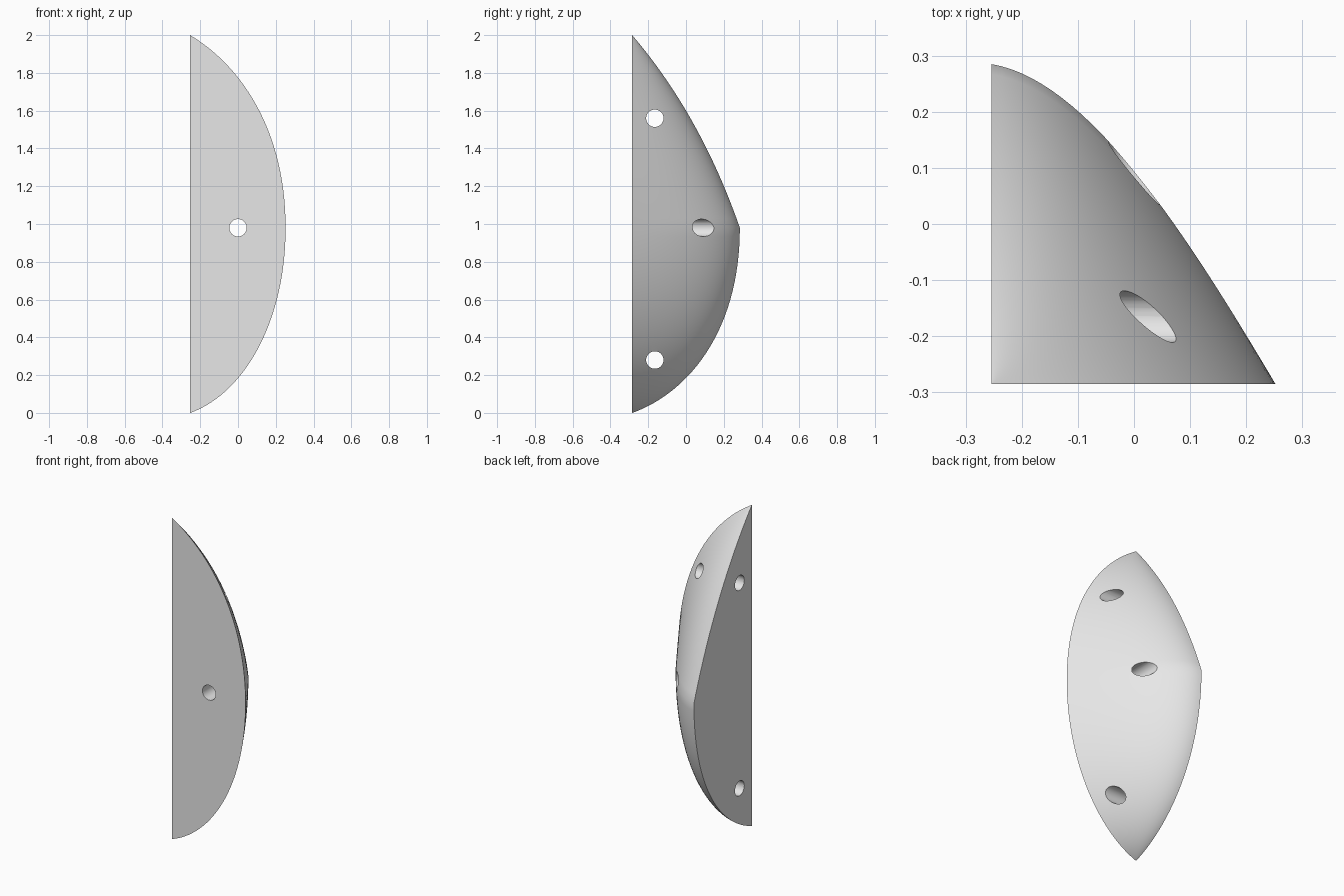
import bpy, bmesh, math
from mathutils import Vector

cube = bpy.data.objects.get("Cube")
if cube:
    bpy.data.objects.remove(cube)

LEFT, FRONT, MID, TOP = -0.254, -0.285, 0.98, 2.0   # flat planes, widest height, tip
ROWS, COLS = 32, 28

grey = bpy.data.materials.new("plain_grey")
grey.use_nodes = True
grey.diffuse_color = (0.8, 0.8, 0.8, 1)
grey.node_tree.nodes["Principled BSDF"].inputs["Base Color"].default_value = (0.8, 0.8, 0.8, 1)

# Bezier edges as (reach, height): each runs from a tip to the widest height
front_edge = {"low": [(LEFT, 0), (0.03, 0.1), (0.252, 0.48), (0.252, MID)],
              "high": [(LEFT, TOP), (0.03, 1.83), (0.252, 1.48), (0.252, MID)]}
side_edge = {"low": [(FRONT, 0), (0.0, 0.1), (0.285, 0.42), (0.285, MID)],
             "high": [(FRONT, TOP), (-0.04, 1.713), (0.148, 1.373), (0.285, MID)]}


def bezier(pts, t):
    pts = [Vector(p) for p in pts]
    while len(pts) > 1:
        pts = [a.lerp(b, t) for a, b in zip(pts, pts[1:])]
    return pts[0]


def reach(edge, z):
    """Reach of an edge at height z, found by bisection."""
    pts = edge["low" if z <= MID else "high"]
    lo, hi = 0.0, 1.0
    for _ in range(40):
        t = (lo + hi) / 2
        if abs(bezier(pts, t).y - MID) > abs(z - MID):
            lo = t
        else:
            hi = t
    return bezier(pts, lo).x


def section(z):
    """Closed outline at height z: corner, then the bowed curve between the planes."""
    width, depth = reach(front_edge, z) - LEFT, reach(side_edge, z) - FRONT
    outline = [(LEFT, FRONT, z)]
    for i in range(COLS + 1):
        t = i / COLS
        drop = 0.15 * t + 1.2 * t ** 2 - 0.35 * t ** 3
        outline.append((LEFT + width * t, FRONT + depth * (1 - drop), z))
    return outline


# Heights crowd toward the two tips, with one row exactly at the widest height
heights = [MID * (1 - math.cos(math.pi / 2 * i / ROWS)) for i in range(1, ROWS + 1)]
heights += [MID + (TOP - MID) * math.sin(math.pi / 2 * i / ROWS) for i in range(1, ROWS)]

# Body: stacked sections closed by a point at each end
bm = bmesh.new()
rings = [[bm.verts.new(p) for p in section(z)] for z in heights]
bottom, top = [bm.verts.new((LEFT, FRONT, z)) for z in (0, TOP)]
n = COLS + 2
for i in range(n):
    j = (i + 1) % n
    for a, b in zip(rings, rings[1:]):
        bm.faces.new((a[i], a[j], b[j], b[i]))
    bm.faces.new((bottom, rings[0][j], rings[0][i]))
    bm.faces.new((top, rings[-1][i], rings[-1][j]))
bmesh.ops.recalc_face_normals(bm, faces=bm.faces)
mesh = bpy.data.meshes.new("curved_wedge_body")
bm.to_mesh(mesh)
bm.free()
mesh.materials.append(grey)
body = bpy.data.objects.new("curved_wedge_body", mesh)
bpy.context.collection.objects.link(body)


# Round through holes
def drill(name, location, rotation):
    bpy.ops.mesh.primitive_cylinder_add(vertices=40, radius=0.046, depth=2,
                                        location=location, rotation=rotation)
    cutter = bpy.context.object
    cutter.name = name
    cutter.hide_render = True
    cutter.data.materials.append(grey)
    mod = body.modifiers.new(name, "BOOLEAN")
    mod.operation, mod.solver, mod.object = "DIFFERENCE", "EXACT", cutter
    bpy.ops.object.select_all(action="DESELECT")
    body.select_set(True)
    bpy.context.view_layer.objects.active = body
    bpy.ops.object.modifier_apply(modifier=name)
    bpy.data.objects.remove(cutter)


drill("middle_hole", (0, 0, MID), (math.pi / 2, 0, 0))
for name, z in (("upper_hole", 1.56), ("lower_hole", 0.28)):
    drill(name, (0, -0.165, z), (0, math.pi / 2, 0))

bpy.ops.object.shade_smooth_by_angle(angle=math.radians(30))
